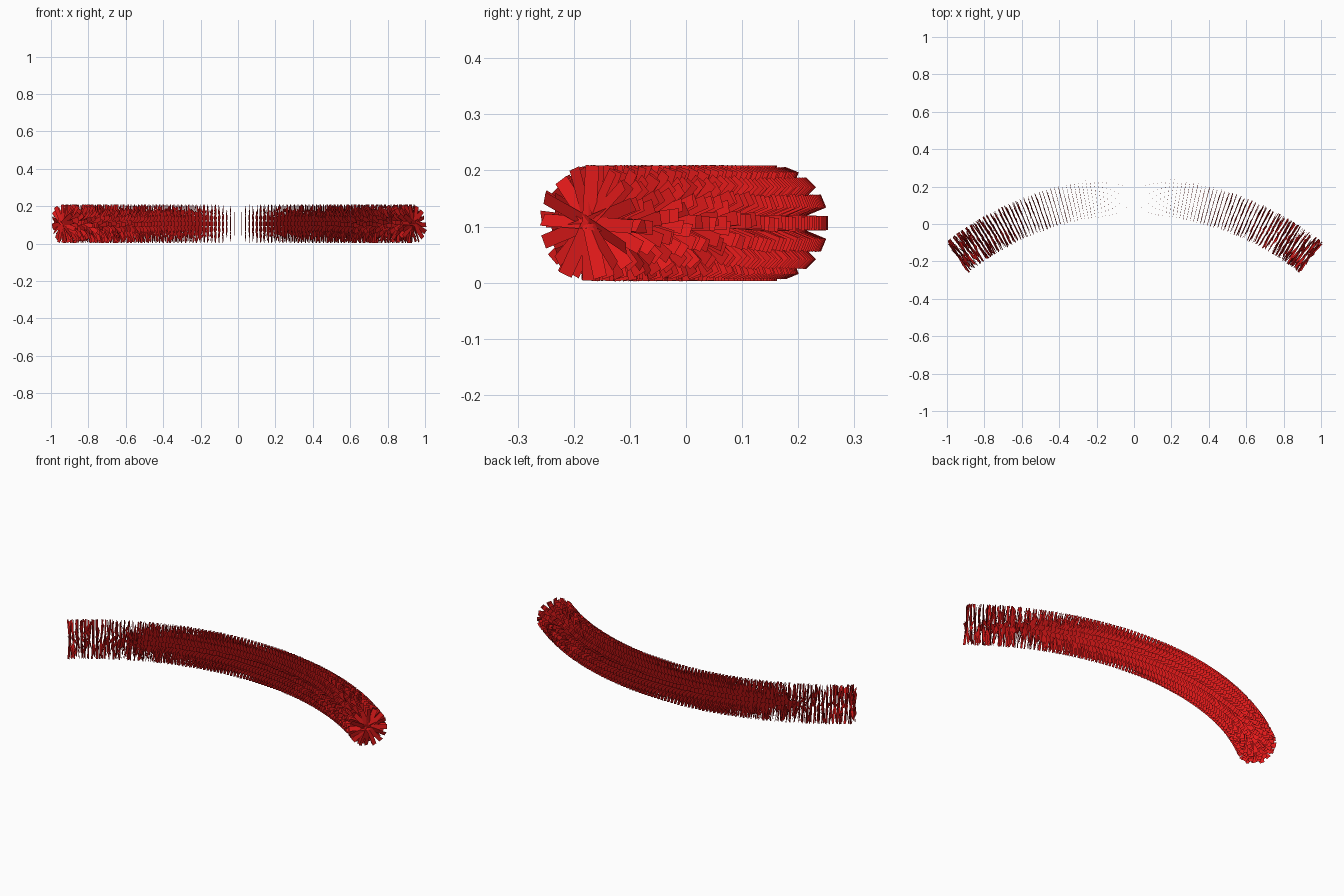
import bpy, bmesh, math, random
from mathutils import Vector, Matrix

if "Cube" in bpy.data.objects:
    bpy.data.objects.remove(bpy.data.objects["Cube"])

random.seed(4)
R, HALF = 1.524, math.radians(38)      # garland arc radius and half angle
APEX_Y, MID_Z = 0.15, 0.106
RINGS, BLADES = 101, 16
LENGTH, WIDTH = 0.103, 0.025

bm = bmesh.new()


def blade(matrix):
    # flat foil strip from the core outwards along local x
    w = WIDTH / 2
    pts = [(0, -w, 0), (LENGTH, -w, 0), (LENGTH, w, 0), (0, w, 0)]
    bm.faces.new([bm.verts.new(matrix @ Vector(p)) for p in pts])


# Star-shaped rings of strips, tidy in the middle and ruffled at the ends
for i in range(RINGS):
    t = 2 * i / (RINGS - 1) - 1
    a = t * HALF
    centre = Vector((R * math.sin(a), APEX_Y - R * (1 - math.cos(a)), MID_Z))
    tangent = Vector((math.cos(a), -math.sin(a), 0))
    outward = Vector((math.sin(a), math.cos(a), 0))
    frame = Matrix((outward, Vector((0, 0, 1)), tangent)).transposed().to_4x4()
    ruffle = t * t
    spin = random.uniform(-0.2, 0.2) * ruffle
    for k in range(BLADES):
        turn = Matrix.Rotation(2 * math.pi * k / BLADES + spin, 4, 'Z')
        lean = Matrix.Rotation(random.uniform(-0.12, 0.12) * ruffle, 4, 'Y')
        pitch = Matrix.Rotation(random.uniform(-0.6, 0.6) * ruffle, 4, 'X')
        blade(Matrix.Translation(centre) @ frame @ turn @ lean @ pitch)

mesh = bpy.data.meshes.new("tinsel_garland")
bm.to_mesh(mesh)
bm.free()
garland = bpy.data.objects.new("tinsel_garland", mesh)
bpy.context.collection.objects.link(garland)

# Red foil
foil = bpy.data.materials.new("red_foil")
foil.diffuse_color = (0.75, 0.01, 0.01, 1)
foil.use_nodes = True
foil.node_tree.nodes["Principled BSDF"].inputs["Base Color"].default_value = foil.diffuse_color
mesh.materials.append(foil)
